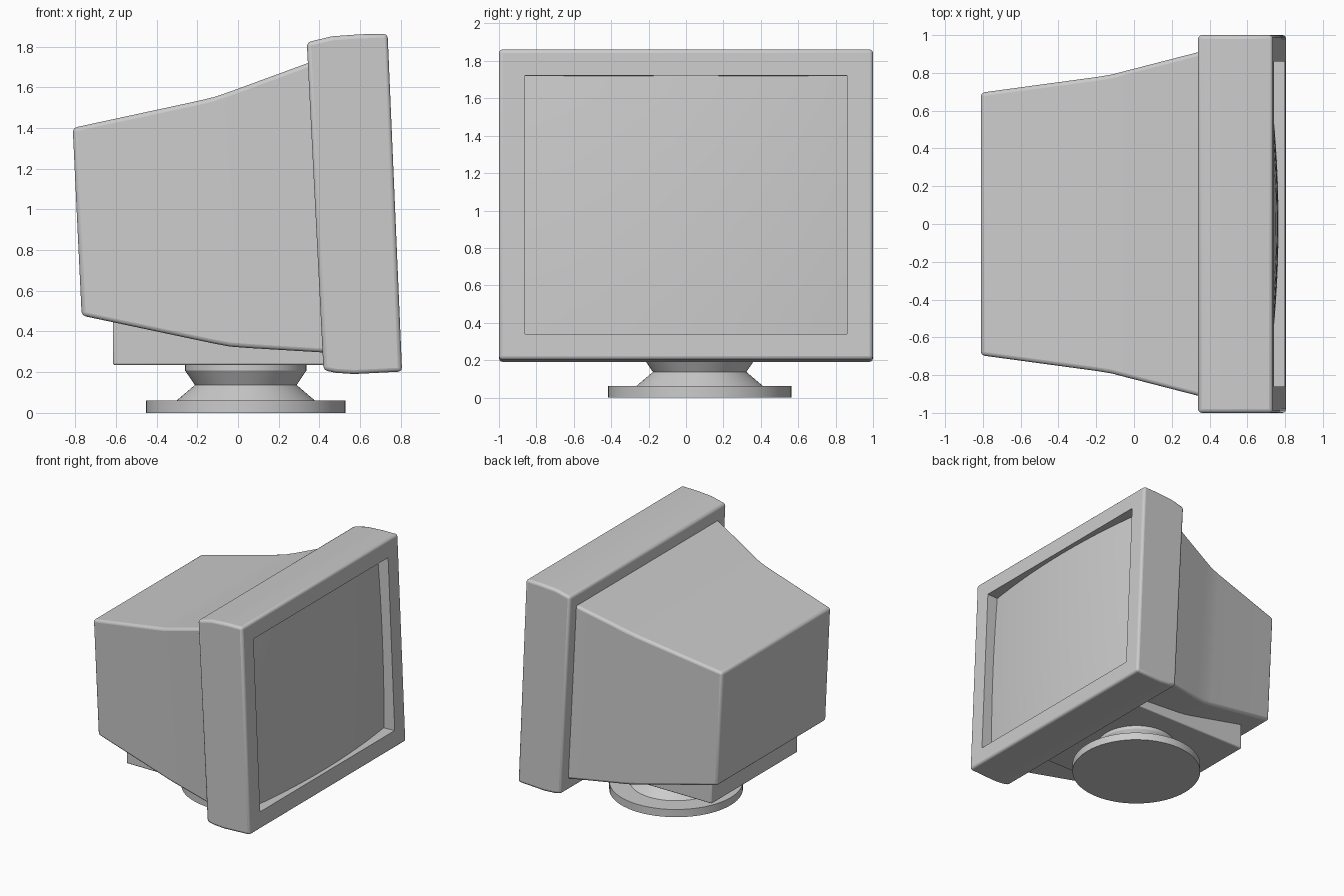
import bpy, bmesh, math

if "Cube" in bpy.data.objects:
    bpy.data.objects.remove(bpy.data.objects["Cube"])


def add_object(name, bm, bevel=0.0):
    bmesh.ops.recalc_face_normals(bm, faces=bm.faces)
    mesh = bpy.data.meshes.new(name)
    bm.to_mesh(mesh)
    bm.free()
    ob = bpy.data.objects.new(name, mesh)
    bpy.context.collection.objects.link(ob)
    if bevel:
        m = ob.modifiers.new("Bevel", 'BEVEL')
        m.width, m.segments, m.limit_method = bevel, 3, 'ANGLE'
        m.angle_limit = math.radians(40)
    return ob


def smooth(ob, angle=35):
    bpy.ops.object.select_all(action='DESELECT')
    ob.select_set(True)
    bpy.context.view_layer.objects.active = ob
    bpy.ops.object.shade_smooth_by_angle(angle=math.radians(angle))


def loft(name, rings, bevel=0.0, closed=True):
    """Skin a list of equal-length rings and cap both ends."""
    bm = bmesh.new()
    vs = [[bm.verts.new(p) for p in r] for r in rings]
    for a, b in zip(vs, vs[1:]):
        n = len(a)
        for i in range(n):
            bm.faces.new((a[i], a[(i + 1) % n], b[(i + 1) % n], b[i]))
    bm.faces.new(vs[0])
    bm.faces.new(vs[-1])
    return add_object(name, bm, bevel)


def extrude_y(name, profile, half, bevel=0.0):
    return loft(name, [[(x, y, z) for x, z in profile] for y in (-half, half)], bevel)


def front_x(z):
    """x of the leaning front plane at height z."""
    return 0.806 - (z - 0.2) * 0.0424


# bezel: leaning side profile extruded across the width
bezel = extrude_y("bezel", [(0.735, 1.862), (0.60, 1.86), (0.46, 1.85), (0.338, 1.82),
                            (0.42, 0.21), (0.48, 0.197), (0.57, 0.191), (0.806, 0.203)], 1.0, 0.02)

# screen opening cutter
z0, z1 = 0.34, 1.722
opening = extrude_y("opening_cutter", [(front_x(z0) + 0.1, z0 + 0.004), (front_x(z1) + 0.1, z1 + 0.004),
                                       (front_x(z1) - 0.13, z1 - 0.005), (front_x(z0) - 0.13, z0 - 0.005)], 0.86)
opening.hide_render = True
opening.hide_set(True)
cut = bezel.modifiers.new("Opening", 'BOOLEAN')
cut.operation, cut.object, cut.solver = 'DIFFERENCE', opening, 'EXACT'
smooth(bezel)

# bulging glass screen set into the opening
bm = bmesh.new()
ny, nz = 32, 12
grid = []
for i in range(ny + 1):
    u = 2 * i / ny - 1
    row = []
    for j in range(nz + 1):
        v = 2 * j / nz - 1
        z = (z0 + z1) / 2 + v * (z1 - z0) / 2
        row.append(bm.verts.new((front_x(z) - 0.02 - 0.06 * u * u - 0.015 * v * v, 0.86 * u, z)))
    grid.append(row)
for i in range(ny):
    for j in range(nz):
        bm.faces.new((grid[i][j], grid[i + 1][j], grid[i + 1][j + 1], grid[i][j + 1]))
smooth(add_object("screen", bm))

# rear housing: rings of (top x, top z, bottom x, bottom z, half width)
sections = [(-0.812, 1.40, -0.768, 0.478, 0.695),
            (-0.20, 1.532, -0.12, 0.341, 0.778),
            (-0.12, 1.551, -0.04, 0.326, 0.791),
            (-0.04, 1.578, 0.05, 0.319, 0.812),
            (0.38, 1.732, 0.45, 0.295, 0.92)]
housing = loft("rear_housing", [[(tx, -w, tz), (tx, w, tz), (bx, w, bz), (bx, -w, bz)]
                                for tx, tz, bx, bz, w in sections], 0.02)
smooth(housing)

# underside block
smooth(extrude_y("underside_block", [(-0.615, 0.235), (0.45, 0.235), (0.45, 0.32), (-0.615, 0.47)],
                 0.55, 0.01))

# swivel stand: stacked round profile
cx, cy, sides = 0.038, 0.073, 64
profile = [(0.49, 0), (0.49, 0.062), (0.338, 0.062), (0.25, 0.137), (0.298, 0.208), (0.298, 0.25)]
rings = [[(cx + r * math.cos(2 * math.pi * k / sides), cy + r * math.sin(2 * math.pi * k / sides), z)
          for k in range(sides)] for r, z in profile]
smooth(loft("swivel_stand", rings), 30)
